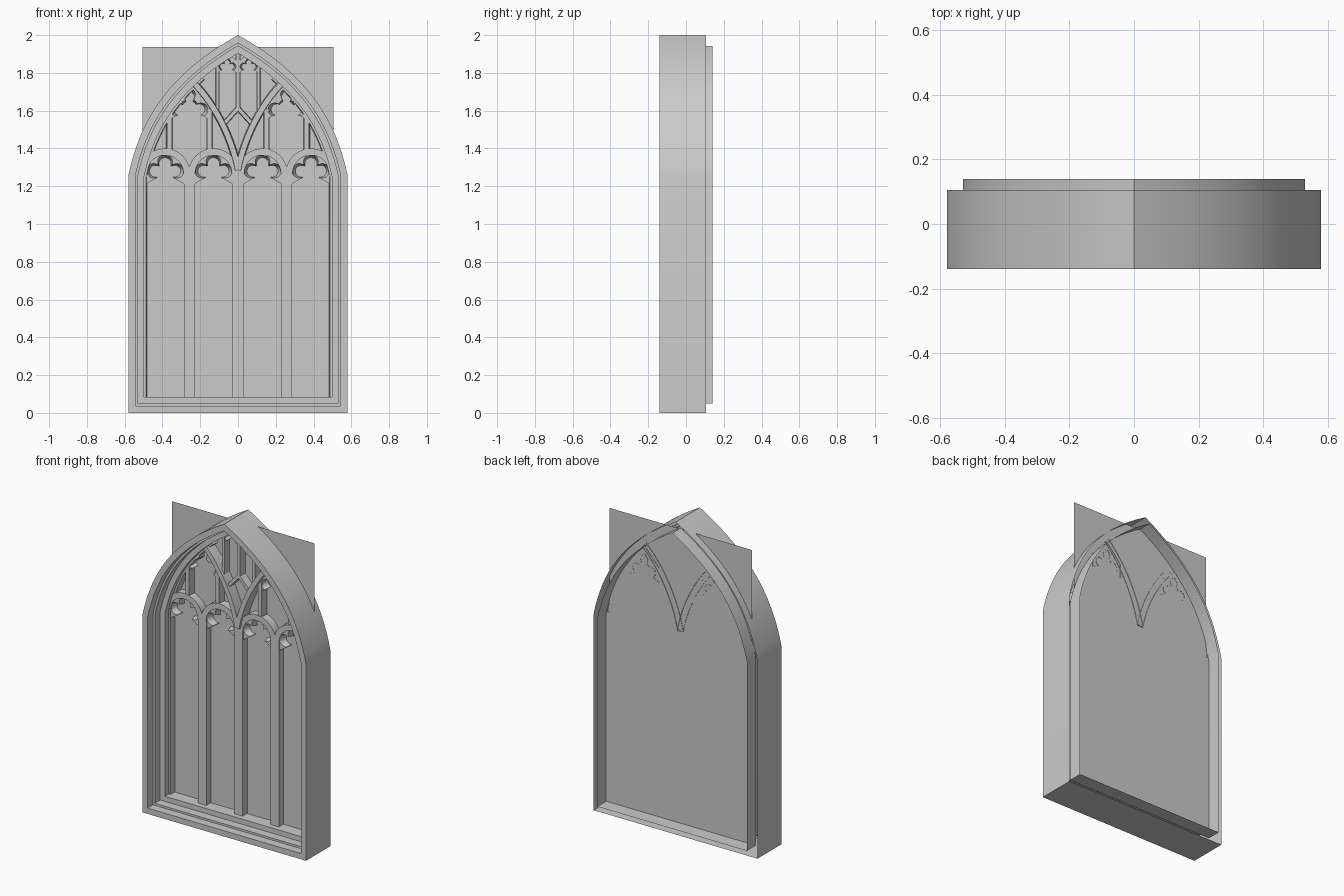
import bpy
from math import sin, cos, pi, radians, sqrt
from mathutils import Vector

if "Cube" in bpy.data.objects:
    bpy.data.objects.remove(bpy.data.objects["Cube"])

GLASS_Y = 0.055     # glass sheet
BACK = 0.054        # back of the stone bars
FRONT = 0.005       # front of the stone bars


def make(name, verts, faces, mirror=False):
    me = bpy.data.meshes.new(name)
    me.from_pydata(verts, [], faces)
    ob = bpy.data.objects.new(name, me)
    bpy.context.collection.objects.link(ob)
    bpy.ops.object.select_all(action='DESELECT')
    ob.select_set(True)
    bpy.context.view_layer.objects.active = ob
    bpy.ops.object.shade_smooth_by_angle(angle=radians(25))
    if mirror:
        ob.modifiers.new("Mirror", 'MIRROR').use_mirror_merge = False
    return ob


def bezier(p0, p1, p2, p3, n=14):
    out = []
    for i in range(n + 1):
        t = i / n
        k = ((1-t)**3, 3*t*(1-t)**2, 3*t*t*(1-t), t**3)
        out.append(tuple(sum(w * p[a] for w, p in zip(k, (p0, p1, p2, p3))) for a in (0, 1)))
    return out


def sweep(name, path, profile, closed=False, mirror=False):
    """Carry a profile of (offset to the left, y) along a mitred path in x, z."""
    pts = [Vector(p) for p in path]
    n, m = len(pts), len(profile)
    verts, faces = [], []
    for i, p in enumerate(pts):
        prev = pts[i-1] if (closed or i > 0) else None
        nxt = pts[(i+1) % n] if (closed or i < n-1) else None
        a = (p - prev).normalized() if prev is not None else (nxt - p).normalized()
        b = (nxt - p).normalized() if nxt is not None else a
        na, nb = Vector((-a.y, a.x)), Vector((-b.y, b.x))
        mitre = (na + nb) / (1 + na.dot(nb))
        for off, y in profile:
            q = p + mitre * off
            verts.append((q.x, y, q.y))
    for i in range(n if closed else n - 1):
        j = (i + 1) % n
        for k in range(m - 1):
            faces.append((i*m+k, j*m+k, j*m+k+1, i*m+k+1))
    if not closed:
        faces += [tuple(range(m)), tuple(range((n-1)*m, n*m))[::-1]]
    return make(name, verts, faces, mirror)


def bar(w, front=FRONT, back=BACK, splay=0.0):
    """Cross-section of a stone bar, narrower at the front when splayed."""
    return [(-w, back), (-w + splay, front), (w - splay, front), (w, back)]


def foil_head(name, cx, cz, circles, outer, front, back, low=-30, n=72):
    """Cusped plate between an outer outline and a union of foil circles."""
    verts, faces = [], []
    for i in range(n + 1):
        t = radians(low + (180 - 2*low) * i / n)
        dx, dz = cos(t), sin(t)
        r = 0
        for x, z, rad in circles:
            b = dx*x + dz*z
            d = b*b - (x*x + z*z - rad*rad)
            if d > 0:
                r = max(r, b + sqrt(d))
        R = outer(dx, dz)
        r = min(r, R * 0.97)
        for s, y in ((R, back), (R, front), (r, front), (r * 0.82, back)):
            verts.append((cx + dx*s, y, cz + dz*s))
    for i in range(n):
        for k in range(3):
            faces.append((i*4+k, i*4+4+k, i*4+5+k, i*4+k+1))
    faces += [(0, 1, 2, 3), (n*4+3, n*4+2, n*4+1, n*4)]
    return make(name, verts, faces, True)


# Stepped outer frame with its rear rebate lip
arch = bezier((0.58, 1.26), (0.52, 1.54), (0.38, 1.79), (0, 2.0), 16)
outline = [(-0.58, 0), (0.58, 0)] + arch + [(-x, z) for x, z in arch[-2::-1]]
sweep("window_frame", outline,
      [(0, 0.105), (0, -0.14), (0.037, -0.14), (0.037, -0.085), (0.05, -0.085),
       (0.05, -0.03), (0.083, -0.03), (0.083, 0.05), (0.05, 0.05), (0.05, 0.14)], closed=True)

# Slim stone strip inside each jamb, following the arch
sweep("jamb_strip", [(0.58, 0.08)] + arch[:13],
      [(0.08, BACK), (0.08, FRONT), (0.094, FRONT), (0.097, BACK)], mirror=True)

# Glass sheet, corners running past the arch
make("glass_panel", [(-0.505, GLASS_Y, 0.075), (0.505, GLASS_Y, 0.075),
                     (0.505, GLASS_Y, 1.937), (-0.505, GLASS_Y, 1.937)], [(0, 1, 2, 3)])

# Tall mullions between the four lights
sweep("centre_mullion", [(0, 0.08), (0, 1.30)], bar(0.029))
sweep("side_mullion", [(0.257, 0.08), (0.257, 1.30)], bar(0.029), mirror=True)


# Round heads and cusping of the four lights
def round_outer(dx, dz):
    return 0.112 if dz > 0 else 0.112 / max(abs(dx), 0.2)


for label, cx in (("inner", 0.13), ("outer", 0.386)):
    ring = [(cx + 0.115*cos(pi*i/24), 1.267 + 0.115*sin(pi*i/24)) for i in range(25)]
    sweep(label + "_light_arch", ring, bar(0.018, FRONT - 0.003), mirror=True)
    foil_head(label + "_light_cusps", cx, 1.27,
              [(0, 0.06, 0.039), (0.062, 0.012, 0.038), (-0.062, 0.012, 0.038),
               (0, 0, 0.058)], round_outer, 0.012, BACK)

# Large intersecting sub-arches
sub = bezier((0, 1.285), (0.03, 1.45), (0.12, 1.64), (0.257, 1.77))
sweep("sub_arch", sub, bar(0.02, -0.012, 0.058, 0.005), mirror=True)


# Upper lights inside the sub-arches
def gable_outer(dx, dz):
    side = 0.105 / max(abs(dx), 1e-4)
    slope = 1.12 * abs(dx) + dz
    return min(side, 0.155 / slope) if slope > 0.01 else side


for label, x in (("inner", 0.151), ("outer", 0.363)):
    sweep(label + "_upper_mullion", [(x, 1.36), (x, 1.61)],
          bar(0.017, FRONT, BACK, 0.004), mirror=True)
foil_head("upper_light_cusps", 0.257, 1.61,
          [(0, 0.075, 0.032), (0, 0.1, 0.018), (0.062, -0.005, 0.036), (-0.062, -0.005, 0.036),
           (0, 0, 0.05)], gable_outer, 0.01, 0.057, low=-28)

# Small paired lights at the top
sweep("top_centre_mullion", [(0, 1.60), (0, 1.93)], bar(0.014, FRONT, BACK, 0.003))
sweep("top_side_mullion", [(0.108, 1.57), (0.108, 1.87)], bar(0.011, FRONT, BACK, 0.003), mirror=True)


def small_outer(dx, dz):
    return min(0.05 / max(abs(dx), 1e-4), 0.052 / max(abs(dz), 1e-4), 0.058)


foil_head("top_light_cusps", 0.057, 1.832,
          [(0, 0.026, 0.017), (0.027, 0.002, 0.019), (-0.027, 0.002, 0.019), (0, 0, 0.025)],
          small_outer, 0.01, BACK, n=48)

# Chevron brace under the paired lights
sweep("chevron_brace", [(-0.075, 1.53), (0, 1.613), (0.075, 1.53)], bar(0.013, FRONT, BACK, 0.003))
